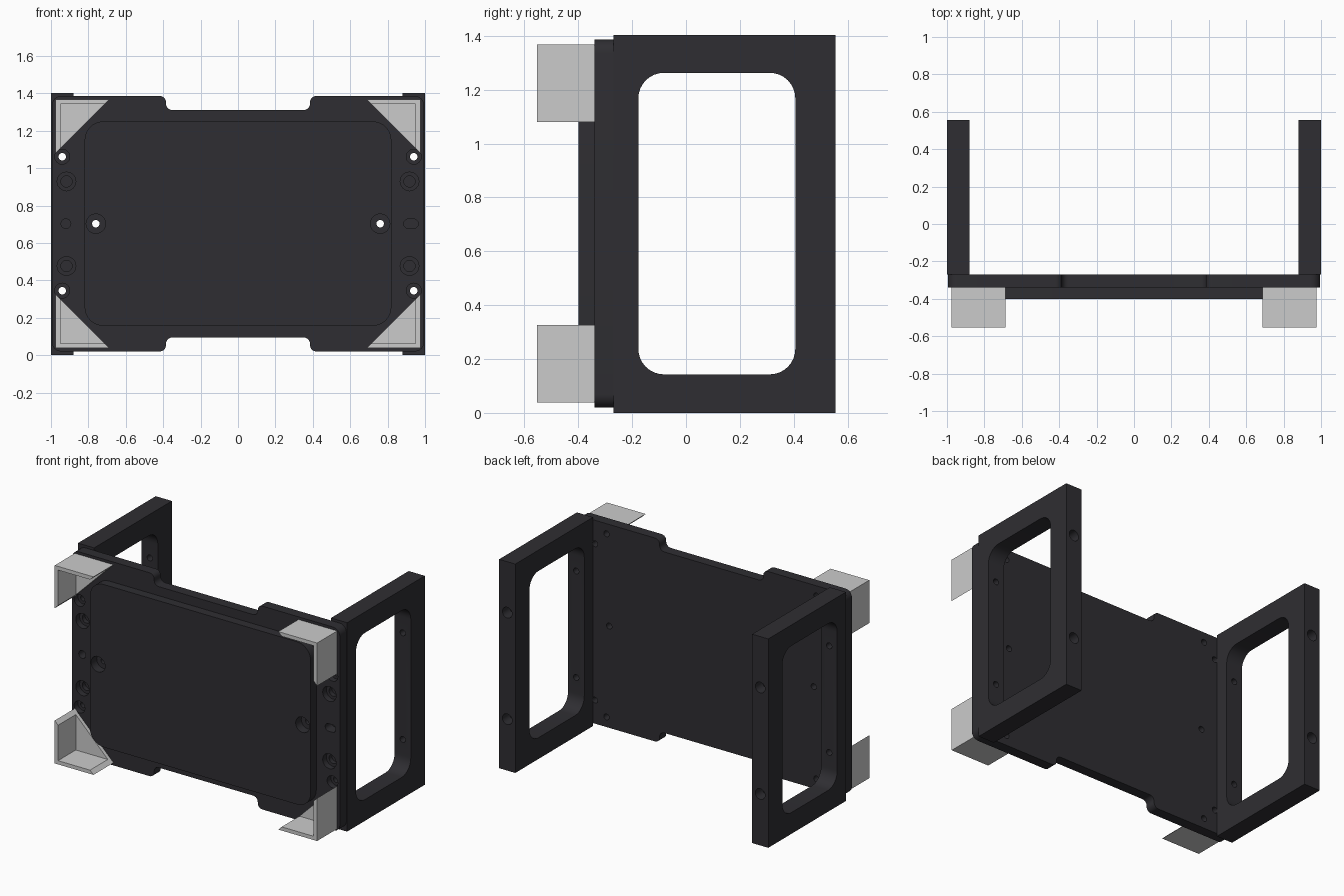
import bpy, bmesh, math
from mathutils import Vector

if "Cube" in bpy.data.objects:
    bpy.data.objects.remove(bpy.data.objects["Cube"])


def material(name, rgb):
    m = bpy.data.materials.new(name)
    m.diffuse_color = (*rgb, 1)
    m.use_nodes = True
    m.node_tree.nodes["Principled BSDF"].inputs["Base Color"].default_value = m.diffuse_color
    return m


DARK = material("dark_metal", (0.028, 0.027, 0.032))
LIGHT = material("light_plastic", (0.55, 0.56, 0.56))


def rounded(points, n=8):
    """Turn (u, v, radius) corners into a filleted outline."""
    out = []
    for i, (u, v, r) in enumerate(points):
        p = Vector((u, v))
        if r == 0:
            out.append(p)
            continue
        a = (Vector(points[i - 1][:2]) - p).normalized()
        b = (Vector(points[(i + 1) % len(points)][:2]) - p).normalized()
        half = a.angle(b) / 2
        c = p + (a + b).normalized() * (r / math.sin(half))
        s = p + a * (r / math.tan(half)) - c
        e = p + b * (r / math.tan(half)) - c
        total = s.angle_signed(e)
        a0 = math.atan2(s.y, s.x)
        for k in range(n + 1):
            t = a0 - total * k / n
            out.append(c + Vector((math.cos(t), math.sin(t))) * r)
    return out


def box_outline(u0, u1, v0, v1, r):
    return rounded([(u0, v0, r), (u1, v0, r), (u1, v1, r), (u0, v1, r)])


def prism(bm, outline, a, b, axis="y"):
    """Extrude an outline from a to b along x or y."""
    place = (lambda p, d: (p[0], d, p[1])) if axis == "y" else (lambda p, d: (d, p[0], p[1]))
    lo = [bm.verts.new(place(p, a)) for p in outline]
    hi = [bm.verts.new(place(p, b)) for p in outline]
    bm.faces.new(lo)
    bm.faces.new(hi[::-1])
    for i in range(len(lo)):
        j = (i + 1) % len(lo)
        bm.faces.new((lo[i], hi[i], hi[j], lo[j]))


def drill(bm, x, z, profile, n=24):
    """Stepped drill along y; profile is a list of (y, radius)."""
    rings = [[bm.verts.new((x + r * math.cos(k * math.tau / n), y,
                            z + r * math.sin(k * math.tau / n))) for k in range(n)]
             for y, r in profile]
    bm.faces.new(rings[0])
    bm.faces.new(rings[-1][::-1])
    for p, q in zip(rings, rings[1:]):
        for k in range(n):
            j = (k + 1) % n
            bm.faces.new((p[k], q[k], q[j], p[j]))


def finish(bm, name, mat=None):
    bmesh.ops.recalc_face_normals(bm, faces=bm.faces)
    me = bpy.data.meshes.new(name)
    bm.to_mesh(me)
    bm.free()
    ob = bpy.data.objects.new(name, me)
    bpy.context.collection.objects.link(ob)
    if mat:
        me.materials.append(mat)
    return ob


def cut(ob, cutter_bm):
    """Subtract the cutter, bake the result and remove the cutter."""
    cutter = finish(cutter_bm, "cutter")
    cutter.hide_render = True
    mod = ob.modifiers.new("cut", "BOOLEAN")
    mod.operation = "DIFFERENCE"
    mod.solver = "EXACT"
    mod.object = cutter
    dg = bpy.context.evaluated_depsgraph_get()
    baked = bpy.data.meshes.new_from_object(ob.evaluated_get(dg))
    ob.modifiers.clear()
    ob.data = baked
    bpy.data.objects.remove(cutter)


MID = 0.703

# Base plate with a notch in the top and bottom edges
bm = bmesh.new()
top, notch, r = 0.683, 0.608, 0.034
quarter = [(0.995, top, 0.05), (0.385, top, r), (0.385, notch, r)]
upper = quarter + [(-u, v, q) for u, v, q in quarter[::-1]]
lower = [(-u, -v, q) for u, v, q in upper]
prism(bm, [p + Vector((0, MID)) for p in rounded(upper + lower)], -0.34, -0.27)
plate = finish(bm, "base_plate", DARK)

# Plate holes: counterbored bolts, dowels, slot and bracket screws
bm = bmesh.new()
for sx in (-1, 1):
    drill(bm, sx * 0.76, MID, [(-0.4, 0.02), (-0.2, 0.02)])
    for sz in (-1, 1):
        drill(bm, sx * 0.94, MID + sz * 0.358,
              [(-0.4, 0.04), (-0.3, 0.04), (-0.3, 0.02), (-0.2, 0.02)])
        drill(bm, sx * 0.917, MID + sz * 0.226,
              [(-0.4, 0.05), (-0.3, 0.05), (-0.3, 0.03), (-0.2, 0.03)])
        for x, z in ((0.78, 0.615), (0.865, 0.525)):
            drill(bm, sx * x, MID + sz * z, [(-0.4, 0.02), (-0.2, 0.02)])
drill(bm, -0.92, MID, [(-0.4, 0.026), (-0.2, 0.026)])
prism(bm, box_outline(0.886, 0.964, MID - 0.025, MID + 0.025, 0.0249), -0.4, -0.2)
cut(plate, bm)

# Raised front panel
bm = bmesh.new()
prism(bm, box_outline(-0.82, 0.82, 0.157, 1.25, 0.1), -0.40, -0.34)
panel = finish(bm, "front_panel", DARK)
bm = bmesh.new()
for sx in (-1, 1):
    drill(bm, sx * 0.76, MID, [(-0.5, 0.052), (-0.3, 0.052)])
cut(panel, bm)

# Side frames with a rounded window and long bolt holes
for sx, side in ((-1, "left"), (1, "right")):
    bm = bmesh.new()
    prism(bm, [(-0.27, 0), (0.555, 0), (0.555, 1.403), (-0.27, 1.403)],
          sx * 0.88, sx * 1.0, "x")
    frame = finish(bm, side + "_side_frame", DARK)
    bm = bmesh.new()
    prism(bm, box_outline(-0.177, 0.406, 0.143, 1.263, 0.095), sx * 0.8, sx * 1.1, "x")
    cut(frame, bm)
    bm = bmesh.new()
    for sz in (-1, 1):
        drill(bm, sx * 0.94, MID + sz * 0.358,
              [(-0.4, 0.02), (0.48, 0.02), (0.48, 0.036), (0.7, 0.036)])
    cut(frame, bm)

# Corner brackets: two mitred walls and a triangular floor
L, T = 0.288, 0.025
walls = [(0, 0), (L, 0), (L - T, T), (T, T), (T, L - T), (0, L)]
floor = [(T, T), (L - T, T), (T, L - T)]
for sx, side in ((-1, "left"), (1, "right")):
    for sz, level in ((-1, "lower"), (1, "upper")):
        bm = bmesh.new()
        for outline, front in ((walls, -0.553), (floor, -0.365)):
            prism(bm, [(sx * (0.975 - u), MID + sz * (0.665 - v)) for u, v in outline],
                  front, -0.34)
        finish(bm, f"{level}_{side}_corner_bracket", LIGHT)

# Smooth the rounded edges, keep corners sharp
for ob in bpy.context.collection.objects:
    ob.select_set(True)
    bpy.context.view_layer.objects.active = ob
bpy.ops.object.shade_smooth_by_angle(angle=math.radians(30))
